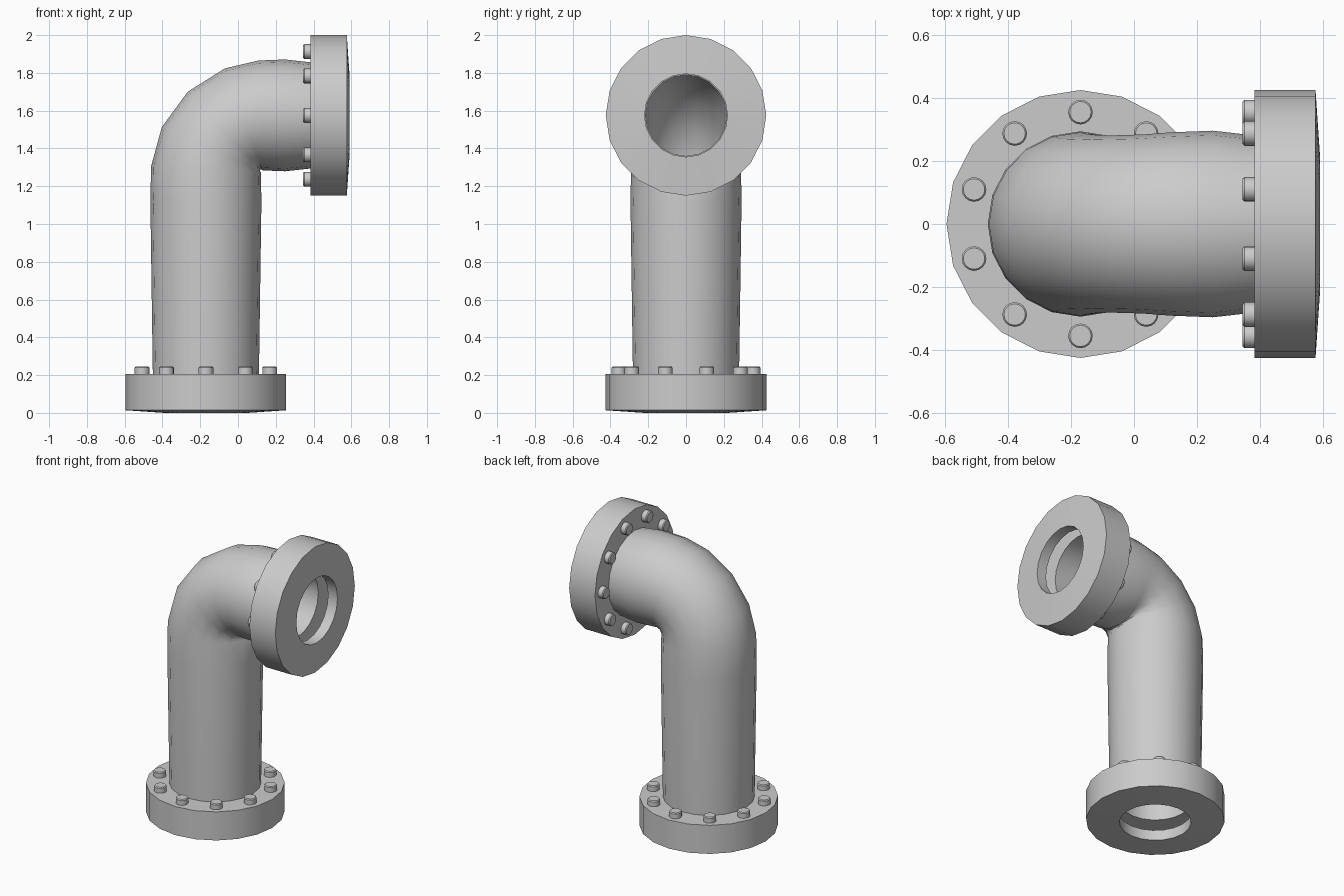
import bpy, bmesh
from math import sin, cos, pi, radians
from mathutils import Vector, Matrix

if "Cube" in bpy.data.objects:
    bpy.data.objects.remove(bpy.data.objects["Cube"])

SIDES = 20
LEG_X, END_X, AXIS_Z = -0.17, 0.59, 1.575
BEND_X, BEND_Z, BEND_R = 0.13, 1.275, 0.30


def finish(bm, name, angle):
    bmesh.ops.recalc_face_normals(bm, faces=bm.faces)
    mesh = bpy.data.meshes.new(name)
    bm.to_mesh(mesh)
    bm.free()
    ob = bpy.data.objects.new(name, mesh)
    bpy.context.collection.objects.link(ob)
    bpy.ops.object.select_all(action='DESELECT')
    ob.select_set(True)
    bpy.context.view_layer.objects.active = ob
    bpy.ops.object.shade_smooth_by_angle(angle=radians(angle))
    return ob


# Stations along the pipe: (centre x, centre z, tilt in degrees, radius)
def bottom(s, r):
    return (LEG_X, s, 0, r)


def side(s, r):
    return (END_X - s, AXIS_Z, 90, r)


def bend(t, r):
    a = radians(t)
    return (BEND_X - BEND_R * cos(a), BEND_Z + BEND_R * sin(a), t, r)


# Outer shell profile, then the inner shell with hollow flanges
flange_out = [(0, .22), (.014, .425), (.207, .425), (.207, .281)]
flange_in = [(.07, .22), (.075, .355), (.14, .355), (.14, .215)]
bends = [(3, .291), (24, .284), (47, .281), (70, .284), (88, .291)]

outer = [bottom(*p) for p in flange_out] + [bottom(1.12, .294)]
outer += [bend(*b) for b in bends]
outer += [side(.34, .296)] + [side(*p) for p in reversed(flange_out)]
inner = [bottom(*p) for p in flange_in]
inner += [bend(t, r - .07) for t, r in bends]
inner += [side(*p) for p in reversed(flange_in)]
stations = outer + inner[::-1]

bm = bmesh.new()
rings = []
for x, z, t, r in stations:
    u = Vector((-cos(radians(t)), 0, sin(radians(t))))
    v = Vector((0, 1, 0))
    c = Vector((x, 0, z))
    rings.append([bm.verts.new(c + r * (cos(2 * pi * i / SIDES) * u + sin(2 * pi * i / SIDES) * v))
                  for i in range(SIDES)])
for k, a in enumerate(rings):
    b = rings[(k + 1) % len(rings)]
    for i in range(SIDES):
        j = (i + 1) % SIDES
        bm.faces.new((a[i], a[j], b[j], b[i]))
finish(bm, "flanged_elbow_pipe", 35)


# Bolt circle on the inner side of each flange
def bolt_circle(name, frame, offset):
    bm = bmesh.new()
    for k in range(10):
        a = radians(offset + 36 * k)
        base = Vector((.355 * cos(a), .355 * sin(a), 0))
        loops = []
        for r, h in ((.039, .19), (.039, .239), (.034, .245)):
            loops.append([bm.verts.new(frame @ (base + Vector((r * cos(2 * pi * i / 16), r * sin(2 * pi * i / 16), h))))
                          for i in range(16)])
        for lo, hi in zip(loops, loops[1:]):
            for i in range(16):
                j = (i + 1) % 16
                bm.faces.new((lo[i], lo[j], hi[j], hi[i]))
        bm.faces.new(loops[0][::-1])
        bm.faces.new(loops[-1])
    finish(bm, name, 30)


bolt_circle("bottom_flange_bolts", Matrix.Translation((LEG_X, 0, 0)), 18)
bolt_circle("side_flange_bolts",
            Matrix.Translation((END_X, 0, AXIS_Z)) @ Matrix.Rotation(-pi / 2, 4, 'Y'), 18)
